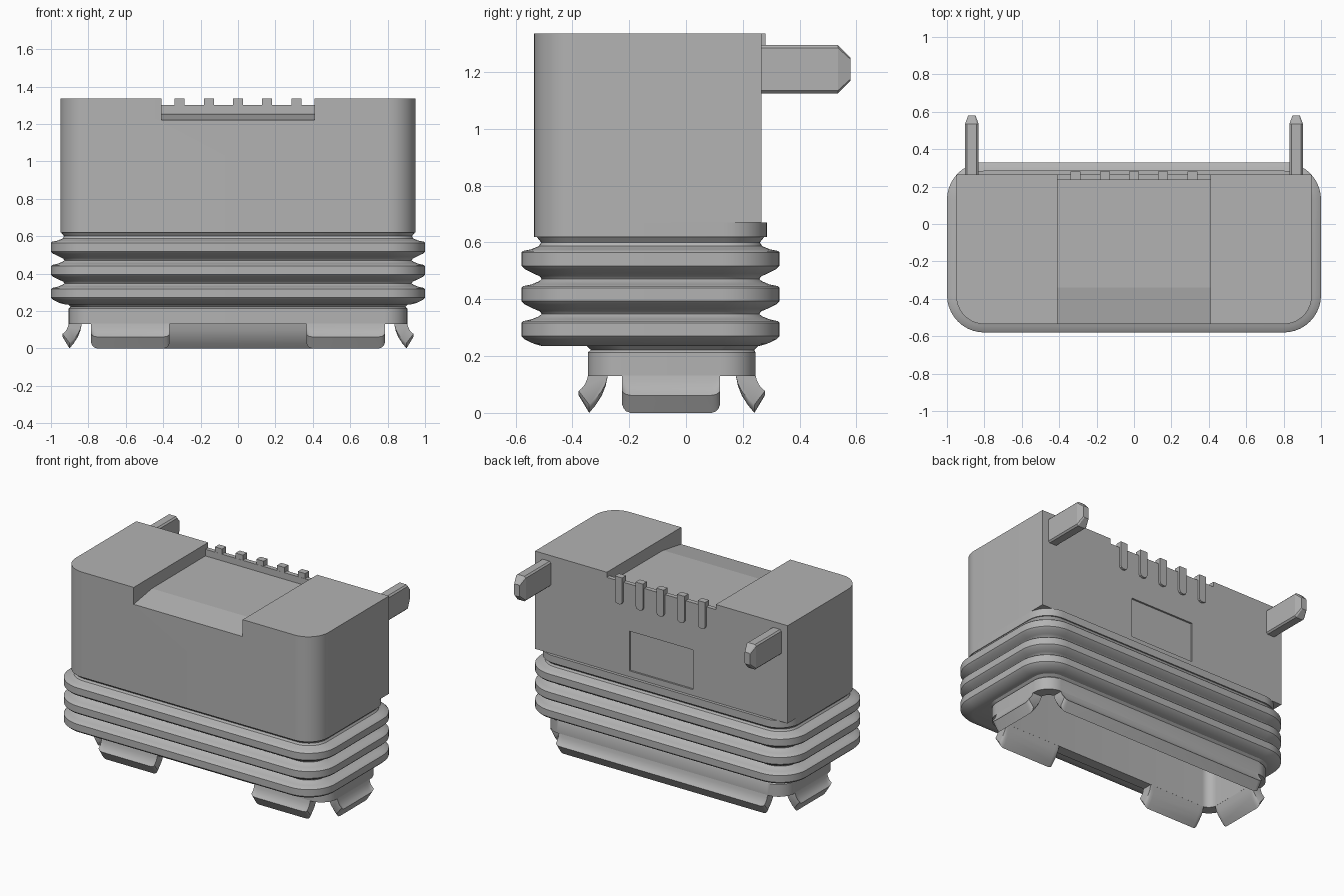
import bpy, bmesh, math
from mathutils import Vector

if "Cube" in bpy.data.objects:
    bpy.data.objects.remove(bpy.data.objects["Cube"])

GREY = (0.45, 0.45, 0.45, 1)
grey = bpy.data.materials.new("mid_grey")
grey.use_nodes = True
grey.diffuse_color = GREY
grey.node_tree.nodes["Principled BSDF"].inputs["Base Color"].default_value = GREY


def finish(name, bm, smooth=None):
    """Turn a bmesh into a coloured object."""
    bmesh.ops.recalc_face_normals(bm, faces=bm.faces)
    mesh = bpy.data.meshes.new(name)
    bm.to_mesh(mesh)
    bm.free()
    obj = bpy.data.objects.new(name, mesh)
    bpy.context.collection.objects.link(obj)
    mesh.materials.append(grey)
    if smooth:
        bpy.ops.object.select_all(action="DESELECT")
        obj.select_set(True)
        bpy.context.view_layer.objects.active = obj
        bpy.ops.object.shade_smooth_by_angle(angle=math.radians(smooth))
    return obj


def loft(name, rings, smooth=None):
    """Skin a list of equal-length point rings and cap both ends."""
    bm = bmesh.new()
    loops = [[bm.verts.new(p) for p in ring] for ring in rings]
    n = len(loops[0])
    for a, b in zip(loops, loops[1:]):
        for i in range(n):
            j = (i + 1) % n
            bm.faces.new((a[i], a[j], b[j], b[i]))
    bm.faces.new(loops[0][::-1])
    bm.faces.new(loops[-1])
    return finish(name, bm, smooth)


def outline(hx, y0, y1, z, r_front, r_back=None, seg=10):
    """Rounded rectangle at height z; a zero radius gives a sharp corner."""
    r_back = r_front if r_back is None else r_back
    pts = []
    for k, (sx, sy) in enumerate(((1, 1), (-1, 1), (-1, -1), (1, -1))):
        r = r_back if sy > 0 else r_front
        cx, cy = sx * (hx - r), (y1 - r if sy > 0 else y0 + r)
        for s in range(seg + 1 if r else 1):
            a = math.pi / 2 * (k + s / seg)
            pts.append((cx + r * math.cos(a), cy + r * math.sin(a), z))
    return pts


def box(name, x0, x1, y0, y1, z0, z1):
    return loft(name, [[(x0, y0, z), (x1, y0, z), (x1, y1, z), (x0, y1, z)]
                       for z in (z0, z1)])


def cut(obj, cutter):
    cutter.hide_render = True
    mod = obj.modifiers.new("cut", "BOOLEAN")
    mod.object = cutter
    mod.operation = "DIFFERENCE"
    mod.solver = "EXACT"
    bpy.context.view_layer.objects.active = obj
    bpy.ops.object.modifier_apply(modifier=mod.name)
    bpy.data.objects.remove(cutter)


# Housing with rounded front corners and a square back
housing = loft("housing", [outline(0.95, -0.535, 0.265, z, 0.15, 0)
                           for z in (0.67, 1.335)], 25)
recess = [(-0.7, 1.207), (-0.7, 1.4), (0.4, 1.4), (0.4, 1.3), (0.235, 1.3),
          (0.235, 1.255), (-0.34, 1.253), (-0.535, 1.22)]
cut(housing, loft("recess_cutter", [[(x, y, z) for y, z in recess]
                                    for x in (-0.41, 0.41)]))
cut(housing, box("panel_cutter", -0.24, 0.24, 0.253, 0.3, 0.71, 0.98))

# Rounded collar under the housing
loft("collar", [outline(0.95, -0.535, 0.285, z, 0.15) for z in (0.62, 0.67)], 25)

# Ribs along the back of the recess, with rounded lower ends
for i in range(-2, 3):
    x, w, r = i * 0.156, 0.027, 0.02
    shape = [(x - w, 1.335), (x - w, 1.15 + r), (x - w + r * 0.3, 1.15 + r * 0.3),
             (x - w + r, 1.15), (x + w - r, 1.15), (x + w - r * 0.3, 1.15 + r * 0.3),
             (x + w, 1.15 + r), (x + w, 1.335)]
    loft("rib_%d" % (i + 3), [[(px, y, pz) for px, pz in shape] for y in (0.236, 0.28)])


# Rear arms with chamfered edges and tapered tips
def arm_ring(cx, y, hx, hz, c):
    cz = 1.21
    return [(cx + sx * dx, y, cz + sz * dz) for sx, sz, dx, dz in (
        (1, 1, hx, hz - c), (1, 1, hx - c, hz), (-1, 1, hx - c, hz), (-1, 1, hx, hz - c),
        (-1, -1, hx, hz - c), (-1, -1, hx - c, hz), (1, -1, hx - c, hz), (1, -1, hx, hz - c))]


for side, s in (("left", 1), ("right", -1)):
    cx = s * 0.867
    loft(side + "_arm", [arm_ring(cx, 0.255, 0.036, 0.085, 0.010),
                         arm_ring(cx, 0.535, 0.036, 0.085, 0.010),
                         arm_ring(cx, 0.58, 0.02, 0.04, 0.006)])

# Bellows seal: three rounded ridges; profile is (inset, height)
profile = [(0.20, 0.235), (0.075, 0.235)]
for base in (0.295, 0.418, 0.542):
    profile += [(0.045, base - 0.052), (0.012, base - 0.036), (0.0, base - 0.024),
                (0.0, base + 0.022), (0.006, base + 0.028), (0.035, base + 0.034),
                (0.062, base + 0.045)]
    if base < 0.5:
        profile += [(0.072, base + 0.053), (0.066, base + 0.062)]
profile += [(0.07, 0.6), (0.05, 0.625)]
loft("bellows_seal", [outline(1 - d, -0.58 + d, 0.33 - d, z, max(0.2 - d, 0.03))
                      for d, z in profile[1:]], 35)

# Hollow socket below the seal: ceiling, inner wall, rim, outer wall, flange.
# The seal underside is opened so that the socket stays hollow.
seal = bpy.data.objects["bellows_seal"]
cut(seal, loft("socket_cutter", [outline(0.86, -0.31, 0.21, z, 0.08)
                                 for z in (0.1, 0.61)]))
loft("socket", [outline(0.835, -0.275, 0.175, 0.6, 0.06),
                outline(0.835, -0.275, 0.175, 0.13, 0.06),
                outline(0.905, -0.345, 0.245, 0.13, 0.12),
                outline(0.905, -0.345, 0.245, 0.213, 0.12),
                outline(0.895, -0.335, 0.240, 0.222, 0.12),
                outline(0.91, -0.35, 0.255, 0.236, 0.12),
                outline(0.89, -0.33, 0.235, 0.25, 0.12),
                outline(0.87, -0.315, 0.215, 0.605, 0.09)], 30)

# Flared snap tabs under the rim; profile is (outward, height)
TAB = [(0, 0.132), (0.004, 0.112), (0.011, 0.092), (0.021, 0.075), (0.033, 0.062),
       (-0.004, 0.0), (-0.026, 0.026), (-0.048, 0.06), (-0.062, 0.095), (-0.070, 0.132)]


def tab(name, start, along, out, length):
    """Sweep the tab profile, easing the lower corners at both ends."""
    start, along, out = Vector(start), Vector(along), Vector(out)
    ease = [(0, 0.78), (0.006, 0.89), (0.015, 0.96), (0.03, 1)]
    stations = ease + [(length - t, k) for t, k in reversed(ease)]
    rings = [[start + along * t + out * d + Vector((0, 0, 0.132 - (0.132 - z) * k))
              for d, z in TAB] for t, k in stations]
    loft(name, rings, 35)


tab("back_tab", (-0.785, 0.245, 0), (1, 0, 0), (0, 1, 0), 1.57)
for side, s in (("left", 1), ("right", -1)):
    tab(side + "_front_tab", (s * 0.365, -0.345, 0), (s, 0, 0), (0, -1, 0), 0.42)
    tab(side + "_side_tab", (s * 0.905, -0.225, 0), (0, 1, 0), (s, 0, 0), 0.345)
